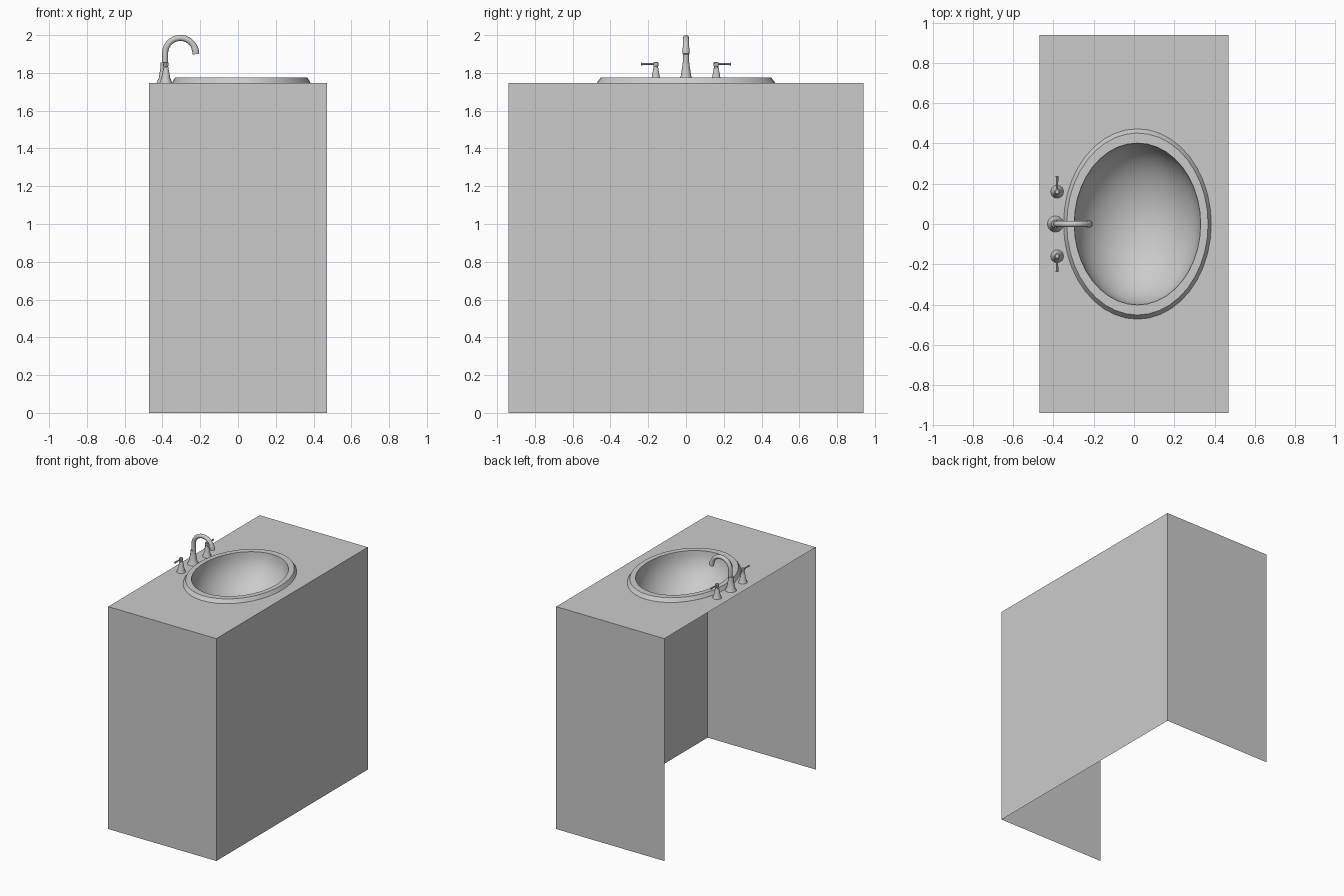
import bpy, bmesh
from math import sin, cos, pi, radians
from mathutils import Vector

if "Cube" in bpy.data.objects:
    bpy.data.objects.remove(bpy.data.objects["Cube"])

W, L, H = 0.47, 0.94, 1.747      # half width, half length, counter height
CX = 0.017                       # basin centre in x
SEG = 40
X, Y, Z = Vector((1, 0, 0)), Vector((0, 1, 0)), Vector((0, 0, 1))


def finish(name, bm, smooth=True):
    me = bpy.data.meshes.new(name)
    bm.to_mesh(me)
    bm.free()
    ob = bpy.data.objects.new(name, me)
    bpy.context.collection.objects.link(ob)
    if smooth:
        bpy.ops.object.select_all(action='DESELECT')
        ob.select_set(True)
        bpy.context.view_layer.objects.active = ob
        bpy.ops.object.shade_smooth_by_angle(angle=radians(35))
    return ob


def ring(c, u, v, ru, rv, n):
    return [Vector(c) + u * ru * cos(2 * pi * i / n) + v * rv * sin(2 * pi * i / n)
            for i in range(n)]


def loft(name, rings, cap_start=True, cap_end=True):
    bm = bmesh.new()
    vs = [[bm.verts.new(p) for p in r] for r in rings]
    n = len(vs[0])
    for a, b in zip(vs, vs[1:]):
        for i in range(n):
            j = (i + 1) % n
            bm.faces.new((a[i], a[j], b[j], b[i]))
    if cap_start:
        bm.faces.new(vs[0][::-1])
    if cap_end:
        bm.faces.new(vs[-1])
    return finish(name, bm)


def lathe(name, x, y, profile, n):
    return loft(name, [ring((x, y, z), X, Y, r, r, n) for r, z in profile])


# Cabinet: two ends and one long side, open at the bottom and at -x
bm = bmesh.new()
path = [(-W, -L), (W, -L), (W, L), (-W, L)]
cols = [(bm.verts.new((x, y, 0)), bm.verts.new((x, y, H))) for x, y in path]
for a, b in zip(cols, cols[1:]):
    bm.faces.new((a[0], b[0], b[1], a[1]))
finish("cabinet_walls", bm, False)

# Countertop sheet with an oval hole under the basin rim
bm = bmesh.new()
for loop in ([Vector((x, y, H)) for x, y in path],
             ring((CX, 0, H), X, Y, 0.345, 0.445, SEG)):
    vs = [bm.verts.new(p) for p in loop]
    for i in range(len(vs)):
        bm.edges.new((vs[i - 1], vs[i]))
bmesh.ops.triangle_fill(bm, use_beauty=True, use_dissolve=False,
                        edges=bm.edges[:], normal=Z)
for f in bm.faces:
    f.normal_update()
    if f.normal.z < 0:
        f.normal_flip()
finish("countertop", bm, False)

# Basin: bevelled rim flowing into an ellipsoid bowl
RIM, DEPTH = 1.775, 0.30
prof = [(0.367, 0.473, H), (0.351, 0.452, RIM), (0.314, 0.402, RIM)]
for k in range(1, 13):
    a = radians(88) * k / 12
    prof.append((0.314 * cos(a), 0.402 * cos(a), RIM - DEPTH * sin(a)))
loft("basin", [ring((CX, 0, z), X, Y, rx, ry, SEG) for rx, ry, z in prof],
     cap_start=False)

# Spout base and gooseneck spout
lathe("spout_base", -0.39, 0,
      [(0.041, H), (0.029, 1.775), (0.019, 1.84), (0.019, 1.856)], 12)
R, SX, SZ = 0.081, -0.305, 1.904
rings = [ring((SX - R, 0, 1.85), X, Y, 0.016, 0.016, 12)]
for k in range(17):
    b = radians(172) * k / 16
    u = Vector((cos(b), 0, -sin(b)))
    c = (SX - R * cos(b), 0, SZ + R * sin(b))
    r = 0.016 if k < 15 else 0.018
    rings.append(ring(c, u, Y, r, r, 12))
end = Vector((sin(b), 0, cos(b))) * 0.016
rings.append([p + end for p in rings[-1]])
loft("spout", rings)

# Tap handles with outward levers
for side, label in ((-1, "front"), (1, "back")):
    y = 0.16 * side
    lathe(label + "_tap_base", -0.382, y,
          [(0.033, H), (0.023, 1.775), (0.012, 1.835), (0.014, 1.838),
           (0.014, 1.854), (0.009, 1.858)], 10)
    u, v = (Z, X) if side > 0 else (X, Z)
    loft(label + "_tap_lever",
         [ring((-0.382, side * d, 1.847), u, v, r, r, 8)
          for d, r in ((0.16, 0.005), (0.20, 0.005), (0.238, 0.007))])
